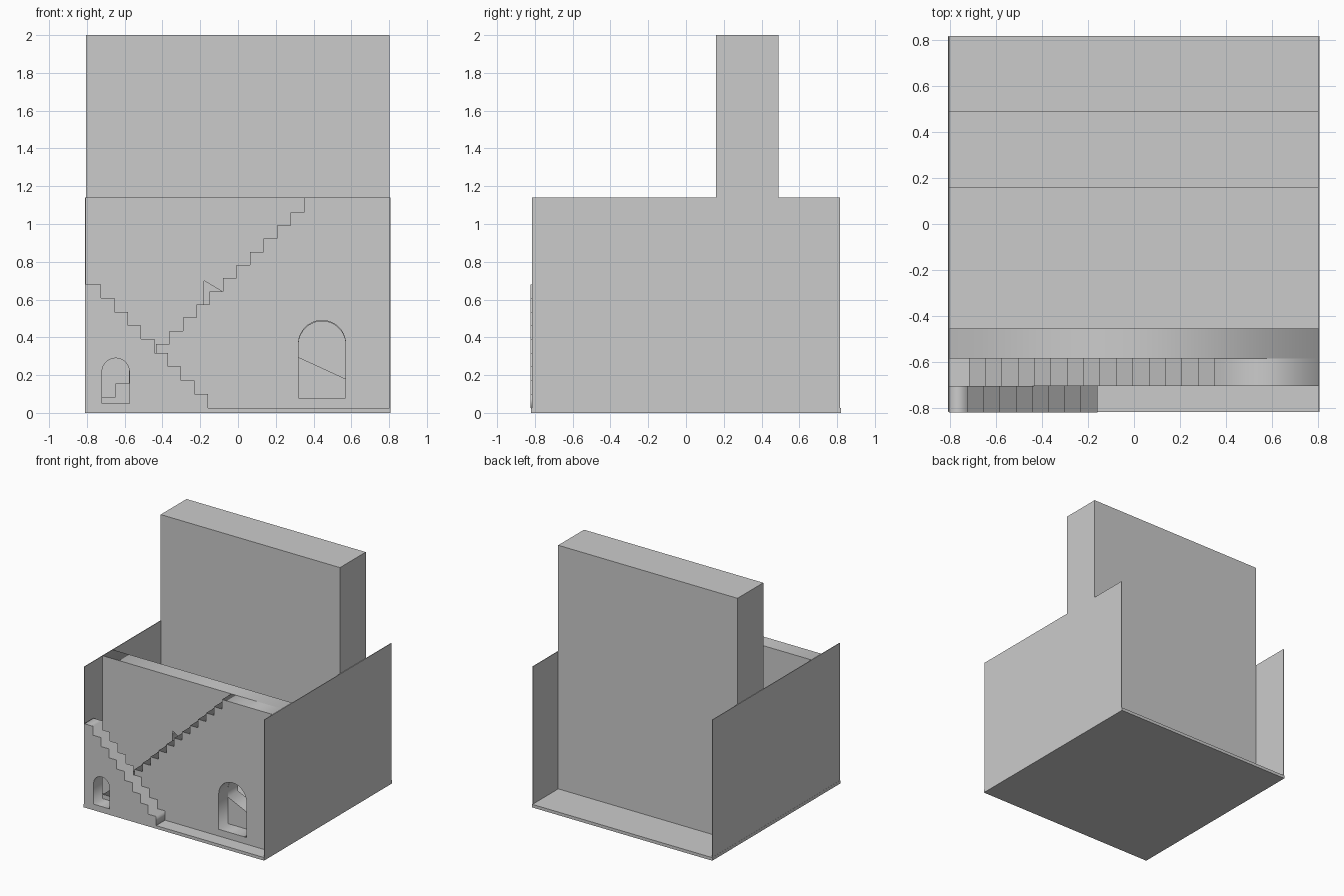
import bpy, math

if "Cube" in bpy.data.objects:
    bpy.data.objects.remove(bpy.data.objects["Cube"])


def prism(name, outlines, y0, y1):
    """Extrude x/z outlines (first is the shape, the rest are holes) from y0 to y1."""
    cu = bpy.data.curves.new(name, 'CURVE')
    cu.dimensions = '2D'
    cu.fill_mode = 'BOTH'
    cu.extrude = (y1 - y0) / 2
    for pts in outlines:
        s = cu.splines.new('POLY')
        s.points.add(len(pts) - 1)
        for p, (x, z) in zip(s.points, pts):
            p.co = (x, z, 0, 1)
        s.use_cyclic_u = True
    ob = bpy.data.objects.new(name, cu)
    bpy.context.collection.objects.link(ob)
    ob.rotation_euler = (math.pi / 2, 0, 0)
    ob.location.y = (y0 + y1) / 2
    bpy.ops.object.select_all(action='DESELECT')
    ob.select_set(True)
    bpy.context.view_layer.objects.active = ob
    bpy.ops.object.convert(target='MESH')
    bpy.context.view_layer.objects.active.name = name


def box(name, lo, hi):
    bpy.ops.mesh.primitive_cube_add(size=1, location=[(a + b) / 2 for a, b in zip(lo, hi)])
    ob = bpy.context.object
    ob.name = name
    ob.scale = [b - a for a, b in zip(lo, hi)]


def arch(x0, x1, z_left, z_right, top, n=14):
    """Round-topped opening; its sill may slope."""
    r, c = (x1 - x0) / 2, (x0 + x1) / 2
    arc = [(c + r * math.cos(math.pi * i / n), top - r + r * math.sin(math.pi * i / n))
           for i in range(n + 1)]
    return [(x0, z_left), (x1, z_right)] + arc


def stairs(edges, heights):
    pts = []
    for i, h in enumerate(heights):
        pts += [(edges[i], h), (edges[i + 1], h)]
    return pts


FLOOR, TOP, L, R = 0.025, 1.14, -0.805, 0.803

# base, side panels and tall rear tower
box("base_plate", (-0.81, -0.82, 0), (0.808, 0.82, FLOOR))
for name, x in (("left_panel", -0.809), ("right_panel", 0.803)):
    box(name, (x, -0.815, 0.015), (x + 0.005, 0.815, TOP))
box("rear_tower", (L, 0.16, FLOOR), (R, 0.49, 2.0))

# front stair, climbing to the left over a small archway
edges = [-0.16 - 0.0705 * i for i in range(9)] + [L]
flight = stairs(edges, [0.10 + 0.0725 * i for i in range(9)])
prism("front_stair", [[(L, FLOOR), (-0.16, FLOOR)] + flight,
                      arch(-0.72, -0.575, 0.05, 0.05, 0.29)], -0.822, -0.705)

# second stair, climbing to the right, joined to the wall with the large arch
edges = [-0.72 + 0.0713 * i for i in range(16)] + [R]
flight = stairs(edges, [0.085 + 0.0698 * i for i in range(15)] + [TOP])
prism("upper_stair_wall", [flight + [(R, FLOOR), (-0.72, FLOOR)],
                           arch(0.32, 0.57, 0.08, 0.08, 0.49)], -0.705, -0.585)

# rear layer of the front wall with its partly blocked openings
prism("inner_wall", [[(L, FLOOR), (R, FLOOR), (R, TOP), (L, TOP)],
                     arch(0.32, 0.57, 0.295, 0.18, 0.485),
                     [(-0.18, 0.70), (-0.18, 0.55), (-0.08, 0.64)]], -0.585, -0.455)
